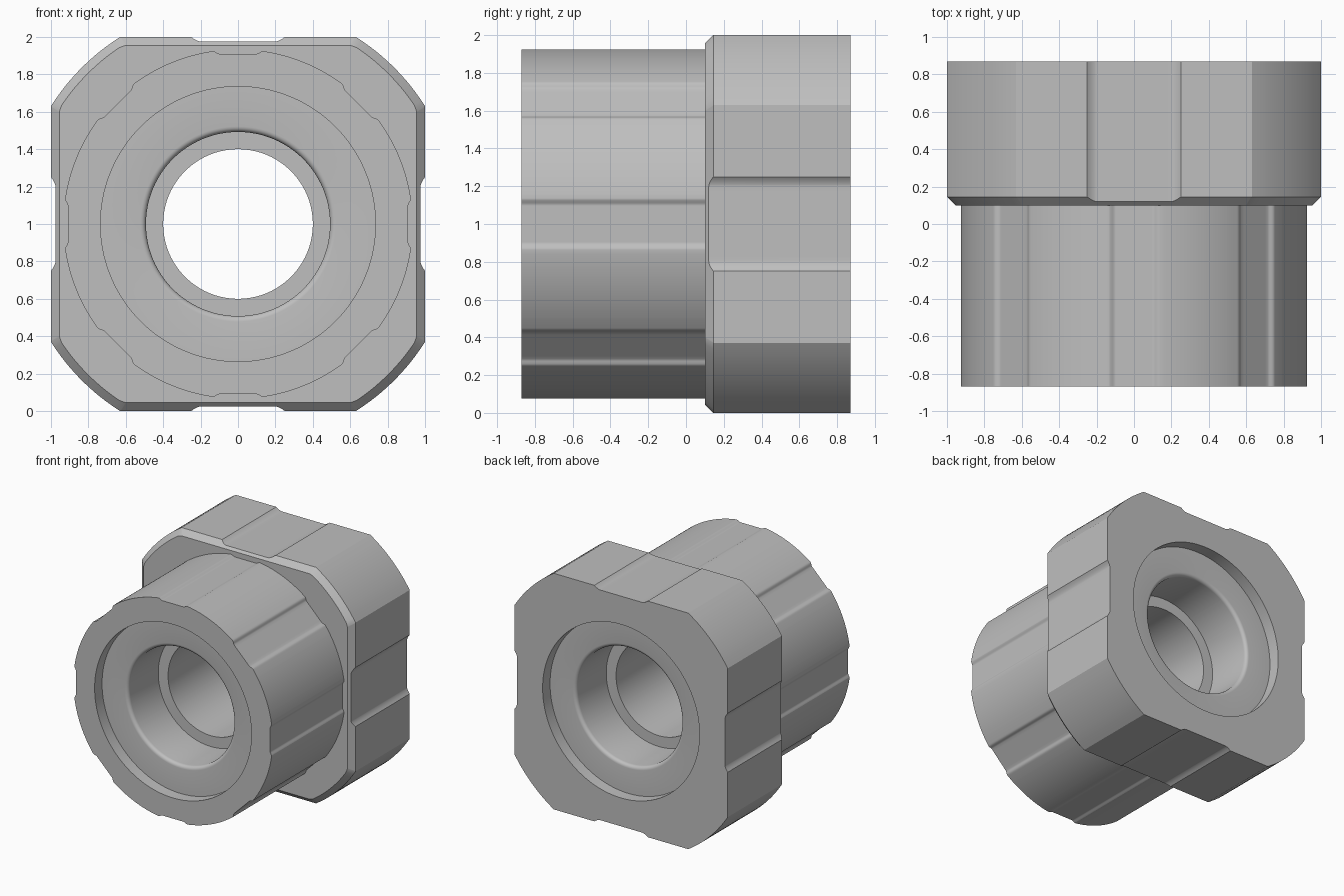
import bpy, bmesh
from math import sin, cos, tan, atan, pi, radians, sqrt

cube = bpy.data.objects.get("Cube")
if cube:
    bpy.data.objects.remove(cube, do_unlink=True)

FRONT, BACK, SHOULDER = -0.87, 0.87, 0.10
CHAMFER = 0.045
CORNER_R = sqrt(1 + 0.63 ** 2)      # arc that trims the collar's corners


def fold(a, step):
    """Angle measured from the nearest multiple of step."""
    return abs((a + step / 2) % step - step / 2)


def notch(t):
    """Depth of the shallow recess in each collar side."""
    if t <= 0.20:
        return 0.025
    return 0.025 * max(0, 1 - ((t - 0.20) / 0.05) ** 2)


def collar_outer(a):
    f = fold(a, pi / 2)
    return min((1 - notch(tan(f))) / cos(f), CORNER_R)


def collar_inset(a):
    f = fold(a, pi / 2)
    return min((1 - CHAMFER) / cos(f), CORNER_R - CHAMFER)


def chamfer_end(a):
    return SHOULDER + CHAMFER - notch(tan(fold(a, pi / 2)))


def sleeve(a):
    """Round sleeve with eight shallow flats blended into it."""
    f = fold(a, pi / 4)
    s = min(max((0.91 * tan(f) - 0.10) / 0.035, 0), 1)
    s = s * s * (3 - 2 * s)
    return 0.91 / cos(f) * (1 - s) + 0.934 * s


# Shared angles: even steps plus the exact edges of flats, notches and corners
angles = {round(radians(2 * i), 5) for i in range(180)}
for k in range(8):
    extra = [atan((0.10 + 0.007 * i) / 0.91) for i in range(6)]
    if k % 2 == 0:
        extra += [atan(0.20 + 0.01 * i) for i in range(6)]
        extra += [atan(0.63)]
    for e in extra:
        for s in (1, -1):
            angles.add(round((k * pi / 4 + s * e) % (2 * pi), 5))
angles = sorted(angles)

# Each section is (radius, y); either may depend on the angle
sections = [
    (sleeve, FRONT), (sleeve, SHOULDER),
    (collar_inset, SHOULDER), (collar_outer, chamfer_end), (collar_outer, BACK),
]


# Stepped bore, the same from both ends: counterbore, rounded lip, inner ledge
LIP = 0.03
half = [(0.735, 0.87), (0.735, 0.77)]
for i in range(6):
    q = i / 5 * pi / 2
    half.append((0.492 + LIP * (1 - sin(q)), 0.77 - LIP * (1 - cos(q))))
half += [(0.492, 0.365), (0.40, 0.365)]
sections += half + [(r, -y) for r, y in reversed(half)]


def at(value, a):
    return value(a) if callable(value) else value


bm = bmesh.new()
rings = [[bm.verts.new((at(r, a) * cos(a), at(y, a), 1 + at(r, a) * sin(a)))
          for a in angles] for r, y in sections]
n = len(angles)
for i, ring in enumerate(rings):
    following = rings[(i + 1) % len(rings)]
    for j in range(n):
        k = (j + 1) % n
        bm.faces.new((ring[j], ring[k], following[k], following[j]))
bmesh.ops.recalc_face_normals(bm, faces=bm.faces)

mesh = bpy.data.meshes.new("collared_bushing")
bm.to_mesh(mesh)
bm.free()
bushing = bpy.data.objects.new("collared_bushing", mesh)
bpy.context.collection.objects.link(bushing)

# Plain grey finish
grey = bpy.data.materials.new("plain_grey")
grey.use_nodes = True
colour = (0.52, 0.52, 0.52, 1)
grey.diffuse_color = colour
grey.node_tree.nodes["Principled BSDF"].inputs["Base Color"].default_value = colour
mesh.materials.append(grey)

bpy.ops.object.select_all(action='DESELECT')
bushing.select_set(True)
bpy.context.view_layer.objects.active = bushing
bpy.ops.object.shade_smooth_by_angle(angle=radians(25))
